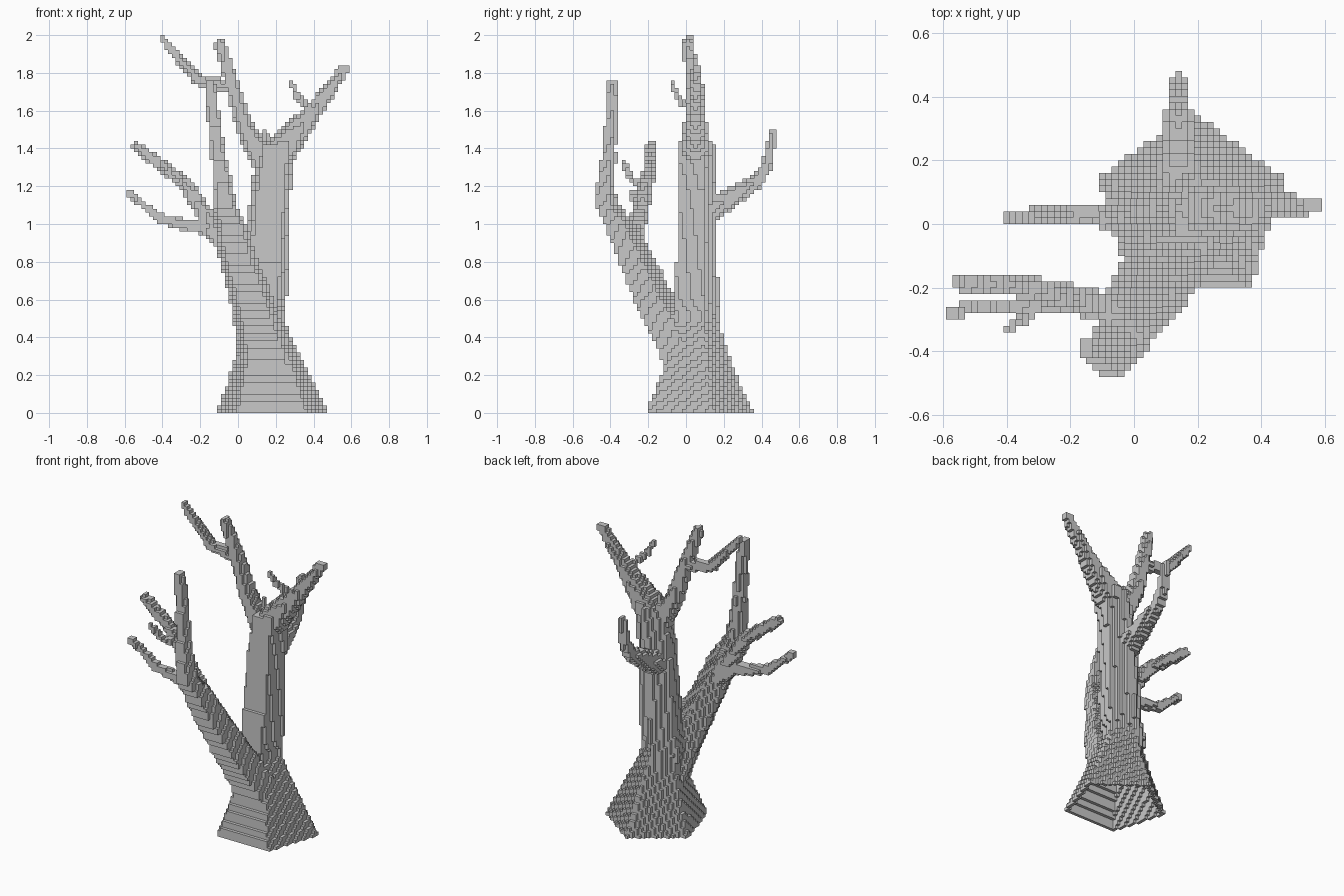
import bpy, bmesh
from math import sin, cos, pi, floor
from mathutils import Vector

if "Cube" in bpy.data.objects:
    bpy.data.objects.remove(bpy.data.objects["Cube"], do_unlink=True)

S = 0.02                                   # block size
owner = {}                                 # block index -> part name

bark = bpy.data.materials.new("grey_bark")
bark.use_nodes = True
colour = (0.58, 0.58, 0.58, 1)
bark.diffuse_color = colour
bark.node_tree.nodes["Principled BSDF"].inputs["Base Color"].default_value = colour


def centre(c):
    return Vector((c[0] * S, (c[1] + 0.5) * S, (c[2] + 0.5) * S))


def blocks(lo, hi):
    """All block indices inside a box."""
    a = [floor(v / S) - 1 for v in lo]
    b = [floor(v / S) + 2 for v in hi]
    for i in range(a[0], b[0]):
        for j in range(a[1], b[1]):
            for k in range(max(a[2], 0), b[2]):
                yield i, j, k


NORMALS = [(cos(pi / 2 + pi / 5 + n * 2 * pi / 5), sin(pi / 2 + pi / 5 + n * 2 * pi / 5))
           for n in range(5)]


def stem(name, rings):
    """Five-sided stem from level rings of (x, y, z, radius)."""
    for a, b in zip(rings, rings[1:]):
        r = max(a[3], b[3])
        lo = [min(a[n], b[n]) - r for n in (0, 1)] + [a[2]]
        hi = [max(a[n], b[n]) + r for n in (0, 1)] + [b[2]]
        for c in blocks(lo, hi):
            p = centre(c)
            t = (p.z - a[2]) / (b[2] - a[2])
            if 0 <= t <= 1:
                x, y, _, r = [u + (v - u) * t for u, v in zip(a, b)]
                if all((p.x - x) * nx + (p.y - y) * ny <= r * cos(pi / 5) + 0.004
                       for nx, ny in NORMALS):
                    owner.setdefault(c, name)


def branch(name, points):
    """Tapered round branch through points of (x, y, z, radius)."""
    for a, b in zip(points, points[1:]):
        r = max(a[3], b[3])
        pa, pb = Vector(a[:3]), Vector(b[:3])
        d = pb - pa
        lo = [min(u, v) - r for u, v in zip(pa, pb)]
        hi = [max(u, v) + r for u, v in zip(pa, pb)]
        for c in blocks(lo, hi):
            p = centre(c)
            t = min(1, max(0, (p - pa).dot(d) / d.length_squared))
            if (p - pa - d * t).length <= a[3] + (b[3] - a[3]) * t:
                owner.setdefault(c, name)


# Trunk with flared foot
stem("trunk", [(.18, .045, 0, .31), (.165, .05, .25, .198), (.145, .05, .4, .143),
               (.115, .05, .5, .125), (.14, .05, .6, .122), (.16, .05, 1, .115),
               (.175, .05, 1.2, .112), (.205, .05, 1.42, .1)])

# Leaning front limb that turns upright
stem("leaning_limb", [(.16, .03, .25, .17), (.12, -.08, .42, .135), (.07, -.175, .6, .12),
                      (.005, -.265, .8, .105), (-.04, -.36, 1, .086), (-.07, -.42, 1.1, .063),
                      (-.08, -.43, 1.2, .05), (-.11, -.405, 1.4, .036), (-.15, -.385, 1.76, .028)])

# Side branches of the leaning limb
branch("upper_side_branch", [(-.04, -.28, .92, .05), (-.18, -.24, 1.06, .045),
                             (-.28, -.21, 1.21, .038), (-.4, -.19, 1.31, .033),
                             (-.54, -.185, 1.41, .028)])
branch("lower_side_branch", [(-.04, -.27, .86, .05), (-.17, -.25, .98, .038),
                             (-.3, -.25, 1.0, .03), (-.41, -.26, 1.03, .025),
                             (-.5, -.26, 1.1, .022), (-.57, -.28, 1.16, .02)])
branch("side_twig", [(-.27, -.23, 1.2, .022), (-.34, -.29, 1.24, .017),
                     (-.4, -.33, 1.32, .015)])

# Crown
branch("left_crown_limb", [(.13, .05, 1.34, .062), (.04, .05, 1.5, .048),
                           (-.03, .04, 1.73, .038), (-.095, .01, 1.95, .03)])
branch("left_crown_branch", [(-.05, .04, 1.73, .032), (-.21, .035, 1.76, .03),
                             (-.29, .03, 1.85, .026), (-.4, .02, 1.98, .02)])
branch("right_crown_limb", [(.235, .05, 1.4, .09), (.29, .05, 1.465, .072),
                            (.41, .05, 1.61, .045), (.565, .06, 1.825, .027)])
branch("right_crown_twig", [(.4, .04, 1.61, .022), (.35, -.01, 1.635, .02),
                            (.31, -.05, 1.68, .017), (.28, -.07, 1.75, .015)])
branch("crown_spur", [(.14, .07, 1.4, .025), (.14, .07, 1.485, .012)])

# Back branch that bends upward
branch("back_branch", [(.14, .12, 1.07, .07), (.14, .21, 1.125, .057),
                       (.14, .37, 1.22, .038), (.14, .43, 1.31, .028),
                       (.14, .46, 1.48, .022)])

# Keep only the outer layer of blocks, so the foot is open underneath
STEPS = [(1, 0, 0), (-1, 0, 0), (0, 1, 0), (0, -1, 0), (0, 0, 1), (0, 0, -1)]


def step(c, d):
    return tuple(u + v for u, v in zip(c, d))


shell = {c for c in owner
         if any(step(c, d) not in owner and step(c, d)[2] >= 0 for d in STEPS)}

# Build one mesh per part from the exposed block sides
for name in dict.fromkeys(owner.values()):
    bm = bmesh.new()
    verts = {}

    def corner(c):
        if c not in verts:
            verts[c] = bm.verts.new(((c[0] - 0.5) * S, c[1] * S, c[2] * S))
        return verts[c]

    for c in sorted(shell):
        if owner[c] != name:
            continue
        for d in STEPS:
            if step(c, d) in shell:
                continue
            axis = [abs(v) for v in d].index(1)
            u, v = (axis + 1) % 3, (axis + 2) % 3
            loop = []
            for du, dv in ((0, 0), (1, 0), (1, 1), (0, 1)):
                q = list(c)
                q[axis] += d[axis] > 0
                q[u] += du
                q[v] += dv
                loop.append(corner(tuple(q)))
            bm.faces.new(loop if d[axis] > 0 else loop[::-1])
    mesh = bpy.data.meshes.new(name)
    bm.to_mesh(mesh)
    bm.free()
    mesh.materials.append(bark)
    bpy.context.collection.objects.link(bpy.data.objects.new(name, mesh))
